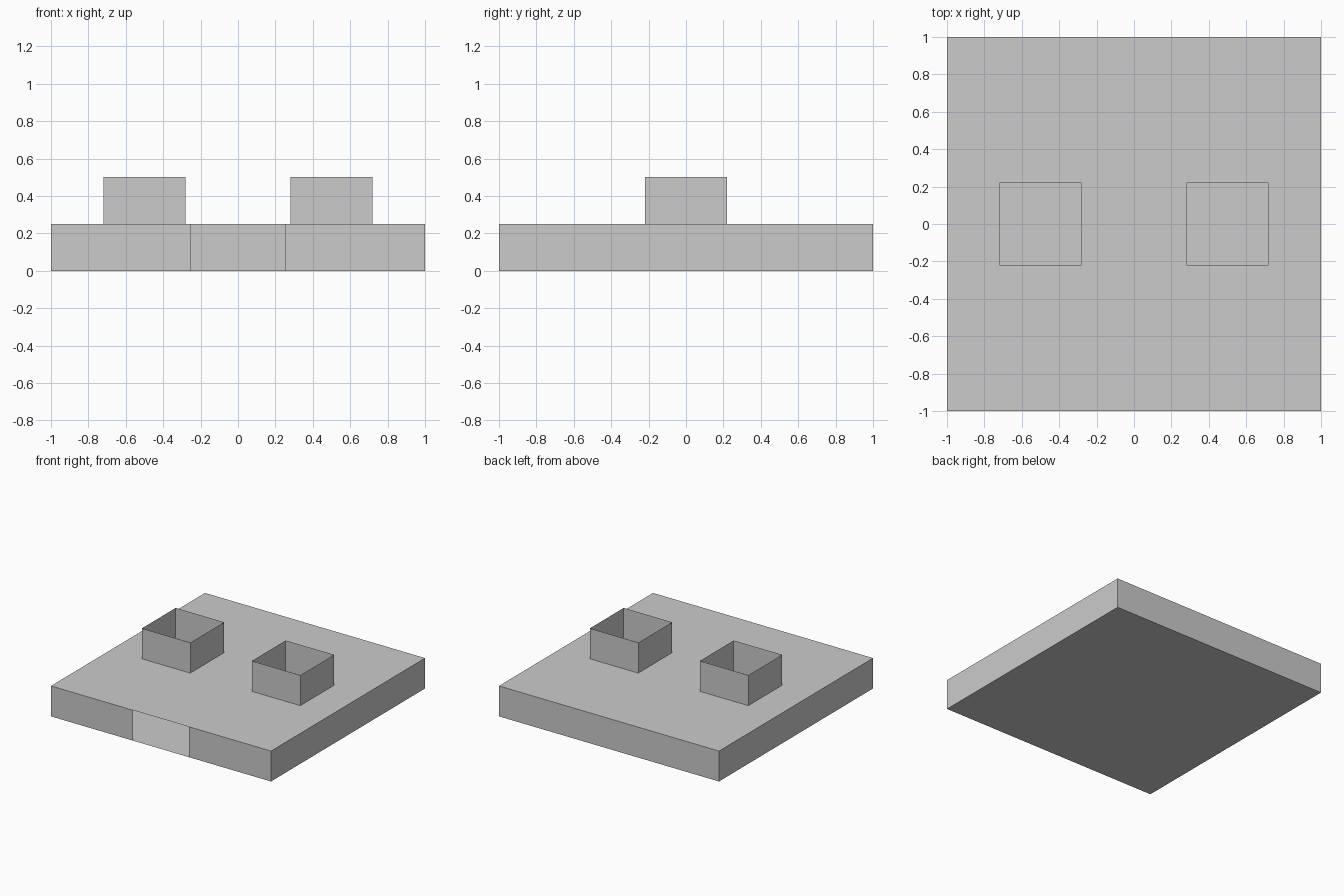
import bpy, bmesh

if "Cube" in bpy.data.objects:
    bpy.data.objects.remove(bpy.data.objects["Cube"])

H, TOP = 0.25, 0.5          # slab height, collar top
DOOR = 0.254                # half width of front opening
CX, R = 0.5, 0.22           # collar centre and half width
XS = [-1, -CX - R, -CX + R, -DOOR, DOOR, CX - R, CX + R, 1]
YS = [-1, -R, R, 1]


def make_object(name, quads):
    bm = bmesh.new()
    for q in quads:
        bm.faces.new([bm.verts.new(p) for p in q])
    bmesh.ops.remove_doubles(bm, verts=bm.verts, dist=1e-4)
    mesh = bpy.data.meshes.new(name)
    bm.to_mesh(mesh)
    bm.free()
    ob = bpy.data.objects.new(name, mesh)
    bpy.context.collection.objects.link(ob)
    return ob


def wall(a, b, z0, z1):
    return [(*a, z0), (*b, z0), (*b, z1), (*a, z1)]


def ring(cx, r, z0, z1):
    c = [(cx - r, -r), (cx + r, -r), (cx + r, r), (cx - r, r)]
    return [wall(c[i], c[(i + 1) % 4], z0, z1) for i in range(4)]


# hollow slab: floor, back and side walls
shell = ring(0, 1, 0, H)[1:]
shell.append([(-1, 1, 0), (1, 1, 0), (1, -1, 0), (-1, -1, 0)])

# front wall either side of the opening
shell.append(wall((-1, -1), (-DOOR, -1), 0, H))
shell.append(wall((DOOR, -1), (1, -1), 0, H))

# roof with a square hole under each collar
for x0, x1 in zip(XS, XS[1:]):
    for y0, y1 in zip(YS, YS[1:]):
        mx, my = (x0 + x1) / 2, (y0 + y1) / 2
        if abs(abs(mx) - CX) < 0.01 and abs(my) < 0.01:
            continue
        shell.append([(x0, y0, H), (x1, y0, H), (x1, y1, H), (x0, y1, H)])
make_object("hollow_slab", shell)

# open square collars on the roof
for side, s in (("left", -1), ("right", 1)):
    make_object(side + "_collar", ring(s * CX, R, H, TOP))
